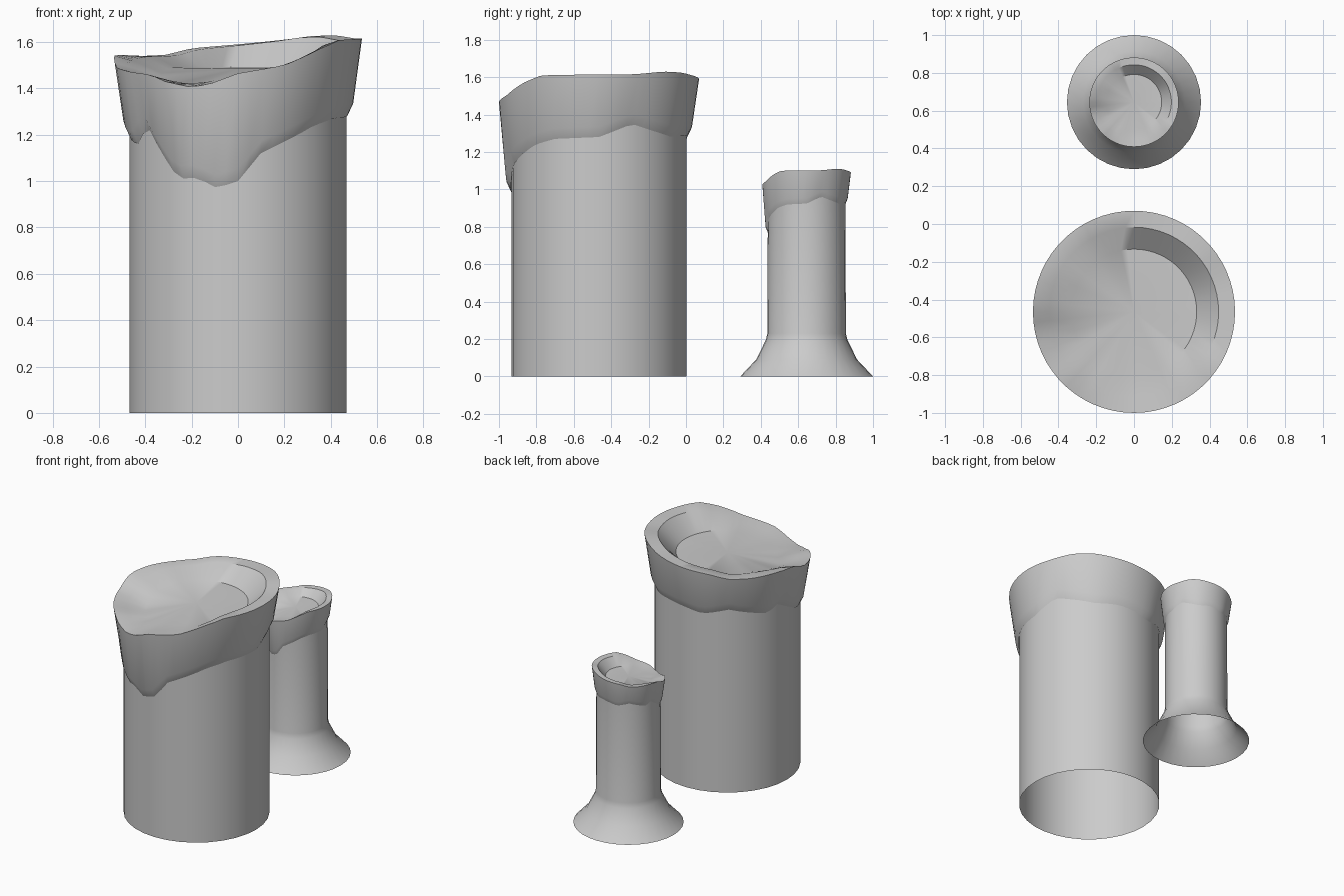
import bpy
from math import cos, sin, radians, pi

if "Cube" in bpy.data.objects:
    bpy.data.objects.remove(bpy.data.objects["Cube"])

# Wavy edges of the melted wax, as (angle in degrees, height)
DRIP = [(0, 1.28), (22, 1.35), (34, 1.32), (55, 1.28), (75, 1.29), (90, 1.28), (105, 1.26),
        (126, 1.30), (158, 1.24), (168, 1.28), (194, 1.17), (205, 1.16), (214, 1.24),
        (237, 1.01), (248, 1.015), (259, 0.97), (270, 1.0), (282, 1.12), (295, 1.17),
        (314, 1.24), (330, 1.27), (360, 1.28)]
RIM = [(0, 1.615), (20, 1.615), (40, 1.63), (55, 1.625), (68, 1.61), (90, 1.59), (112, 1.573),
       (125, 1.545), (140, 1.54), (160, 1.545), (178, 1.54), (192, 1.49), (211, 1.47),
       (225, 1.46), (234, 1.43), (248, 1.405), (257, 1.42), (270, 1.465), (292, 1.50),
       (311, 1.57), (325, 1.61), (360, 1.615)]
POOL = [(0, 1.495), (150, 1.49), (180, 1.46), (205, 1.42), (235, 1.415), (270, 1.455),
        (300, 1.49), (360, 1.495)]
WALL = [(0, 0.95), (145, 0.95), (180, 0.6), (300, 0.55), (335, 0.9), (360, 0.95)]


def at(table, a):
    for (a0, z0), (a1, z1) in zip(table, table[1:]):
        if a0 <= a <= a1:
            return z0 + (z1 - z0) * (a - a0) / (a1 - a0)


def make(name, rings, y, cap=None, angle=40):
    """Join rings of points into a skin; cap closes the last ring to a centre height."""
    n = len(rings[0])
    verts = [p for ring in rings for p in ring]
    faces = [(k * n + i, k * n + (i + 1) % n, (k + 1) * n + (i + 1) % n, (k + 1) * n + i)
             for k in range(len(rings) - 1) for i in range(n)]
    if cap is not None:
        verts.append((0, 0, cap))
        b = (len(rings) - 1) * n
        faces += [(b + i, b + (i + 1) % n, len(verts) - 1) for i in range(n)]
    me = bpy.data.meshes.new(name)
    me.from_pydata(verts, [], faces)
    ob = bpy.data.objects.new(name, me)
    bpy.context.collection.objects.link(ob)
    ob.location.y = y
    bpy.ops.object.select_all(action='DESELECT')
    ob.select_set(True)
    bpy.context.view_layer.objects.active = ob
    bpy.ops.object.shade_smooth_by_angle(angle=radians(angle))
    return ob


def shaft(name, profile, y, n=32):
    make(name, [[(r * cos(2 * pi * i / n), r * sin(2 * pi * i / n), z) for i in range(n)]
                for r, z in profile], y)


def melted_top(name, y, s=1.0, sz=1.0, top=1.63, n=60):
    rings = [[] for _ in range(5)]
    for i in range(n):
        a = 360 * i / n
        d, rim, pool = at(DRIP, a), at(RIM, a), at(POOL, a)
        pts = [(0.471, d), (0.497, d + 0.055), (0.535, rim),
               (0.448, pool + (rim - pool) * at(WALL, a)), (0.332, pool)]
        for ring, (r, z) in zip(rings, pts):
            ring.append((s * r * cos(radians(a)), s * r * sin(radians(a)),
                         top + sz * (z - 1.63)))
    make(name, rings, y, cap=top + sz * (1.485 - 1.63), angle=35)


# Large candle
shaft("large_candle_body", [(0.469, 0), (0.469, 1.37)], -0.465)
melted_top("large_candle_melted_top", -0.465)

# Small candle with flared foot
shaft("small_candle_body", [(0.355, 0), (0.27, 0.09), (0.218, 0.195), (0.21, 0.23),
                            (0.207, 0.97)], 0.645)
melted_top("small_candle_melted_top", 0.645, s=0.442, sz=0.53, top=1.11)
